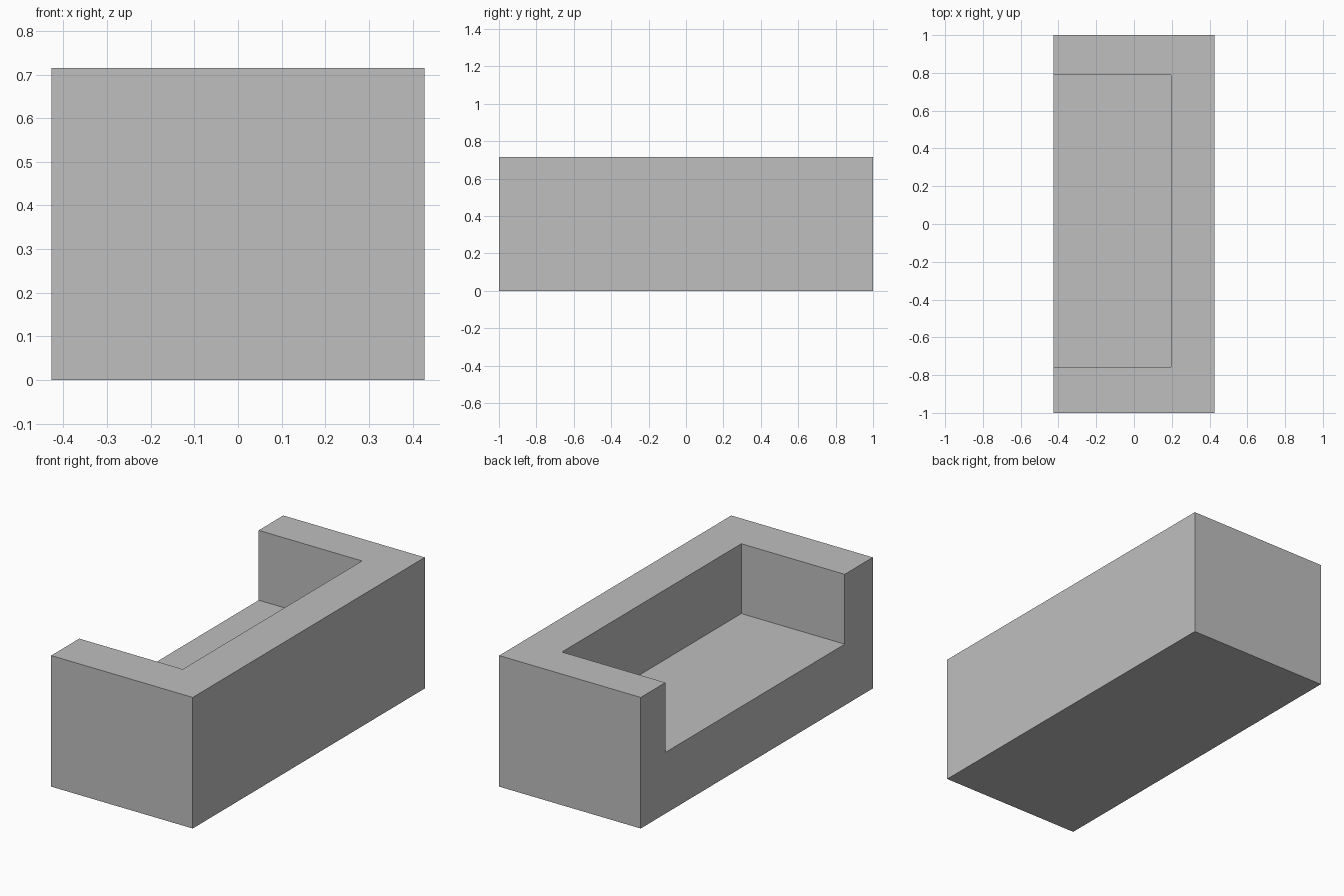
import bpy
from mathutils import Vector

cube = bpy.data.objects.get("Cube")
if cube:
    bpy.data.objects.remove(cube, do_unlink=True)

# Plain grey finish
grey = bpy.data.materials.new("plain_grey")
grey.use_nodes = True
colour = (0.52, 0.52, 0.52, 1.0)
grey.diffuse_color = colour
grey.node_tree.nodes["Principled BSDF"].inputs["Base Color"].default_value = colour


def box(name, low, high):
    """Add a flat-sided box spanning two opposite corners."""
    low, high = Vector(low), Vector(high)
    bpy.ops.mesh.primitive_cube_add(size=1, location=(low + high) / 2)
    obj = bpy.context.object
    obj.name = obj.data.name = name
    obj.scale = high - low
    bpy.ops.object.transform_apply(location=True, rotation=False, scale=True)
    obj.data.materials.append(grey)
    return obj


HALF_X, HEIGHT = 0.427, 0.715
SEAT_Z, BACKREST_X = 0.334, 0.197

# Solid sofa block
sofa = box("sofa_body", (-HALF_X, -1, 0), (HALF_X, 1, HEIGHT))

# Seat recess, open at the top and towards -x, with slightly uneven arms
recess = box("seat_recess_cutter", (-HALF_X - 0.2, -0.758, SEAT_Z),
             (BACKREST_X, 0.788, HEIGHT + 0.2))
recess.hide_render = True

cut = sofa.modifiers.new("seat_recess", 'BOOLEAN')
cut.operation = 'DIFFERENCE'
cut.solver = 'EXACT'
cut.object = recess
bpy.context.view_layer.objects.active = sofa
bpy.ops.object.modifier_apply(modifier=cut.name)
bpy.data.objects.remove(recess, do_unlink=True)
